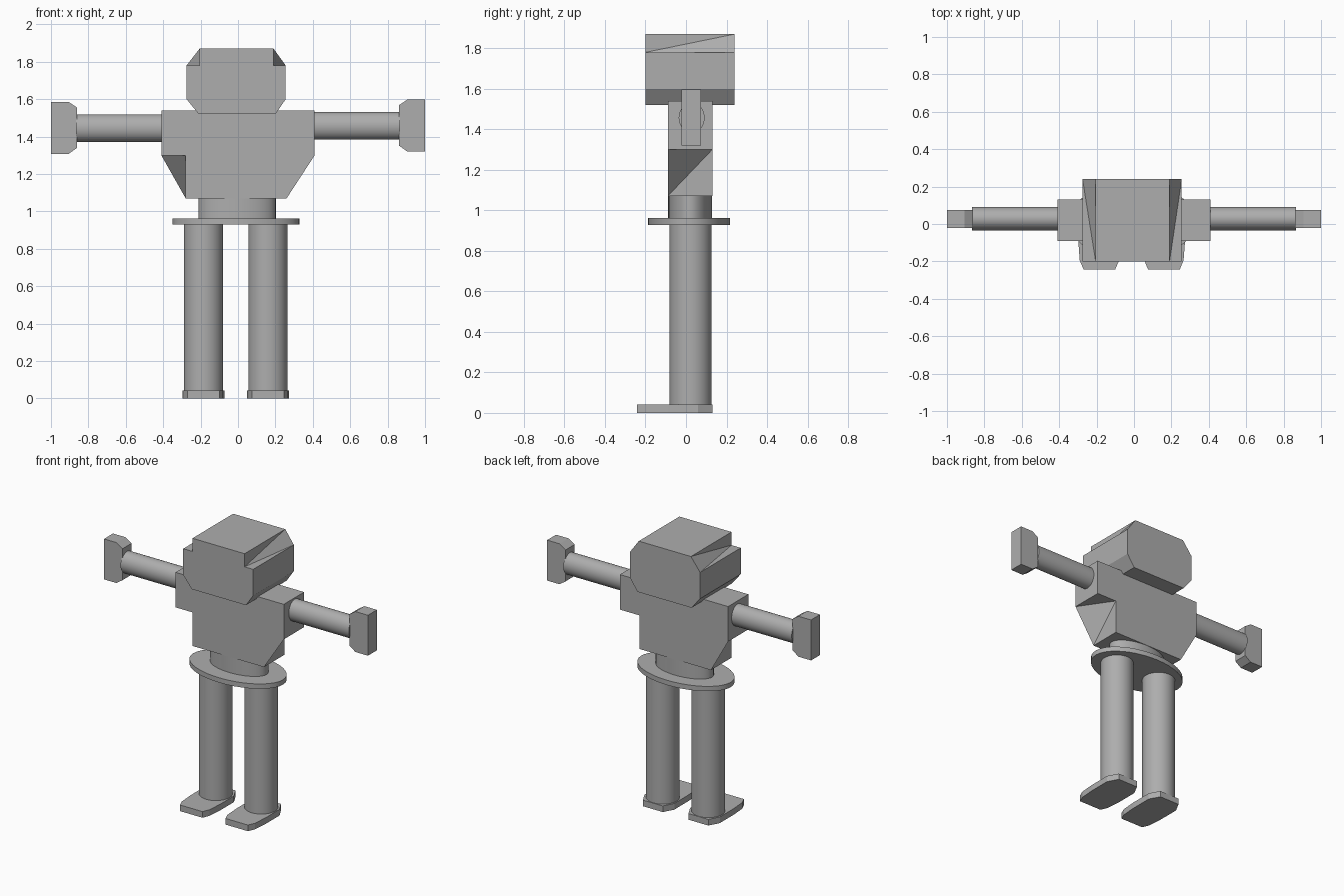
import bpy, bmesh, math
from mathutils import Matrix, Vector

cube = bpy.data.objects.get("Cube")
if cube:
    bpy.data.objects.remove(cube, do_unlink=True)

GREY = (0.42, 0.42, 0.42, 1.0)
mat = bpy.data.materials.new("plain grey")
mat.use_nodes = True
mat.diffuse_color = GREY
mat.node_tree.nodes["Principled BSDF"].inputs["Base Color"].default_value = GREY


def finish(name, bm, smooth=False):
    """Turn a bmesh into a named grey object."""
    bmesh.ops.recalc_face_normals(bm, faces=bm.faces[:])
    me = bpy.data.meshes.new(name)
    bm.to_mesh(me)
    bm.free()
    me.materials.append(mat)
    ob = bpy.data.objects.new(name, me)
    bpy.context.collection.objects.link(ob)
    if smooth:
        bpy.ops.object.select_all(action='DESELECT')
        ob.select_set(True)
        bpy.context.view_layer.objects.active = ob
        bpy.ops.object.shade_smooth_by_angle(angle=math.radians(35))
    return ob


def prism(name, outline, lo, hi, axis='Y'):
    """Extrude an outline (x,z along Y, or x,y along Z) from lo to hi."""
    bm = bmesh.new()
    put = (lambda a, b: (a, lo, b)) if axis == 'Y' else (lambda a, b: (a, b, lo))
    face = bm.faces.new([bm.verts.new(put(a, b)) for a, b in outline])
    geo = bmesh.ops.extrude_face_region(bm, geom=[face])["geom"]
    step = Vector((0, hi - lo, 0)) if axis == 'Y' else Vector((0, 0, hi - lo))
    bmesh.ops.translate(bm, vec=step,
                        verts=[g for g in geo if isinstance(g, bmesh.types.BMVert)])
    return finish(name, bm)


def wedge(name, points):
    """Solid wedge spanning a few corner points."""
    bm = bmesh.new()
    for p in points:
        bm.verts.new(p)
    bmesh.ops.convex_hull(bm, input=bm.verts[:])
    return finish(name, bm)


def tube(name, centre, rx, ry, length, along_x=False):
    """Elliptic cylinder along Z, or along X with rx as its height radius."""
    bm = bmesh.new()
    m = Matrix.Translation(centre)
    if along_x:
        m = m @ Matrix.Rotation(math.pi / 2, 4, 'Y')
    m = m @ Matrix.Diagonal((rx, ry, length, 1))
    bmesh.ops.create_cone(bm, cap_ends=True, segments=40, radius1=1, radius2=1,
                          depth=1, matrix=m)
    return finish(name, bm, smooth=True)


# Head: block with chamfered lower edges and cut-back upper front corners
hy0, hy1, brow, crown = -0.20, 0.24, 1.78, 1.87
prism("head", [(-0.21, 1.52), (0.20, 1.52), (0.255, 1.60), (0.255, brow),
               (0.19, brow), (0.19, crown), (-0.205, crown), (-0.205, brow),
               (-0.275, brow), (-0.275, 1.60)], hy0, hy1)
for side, inner, outer in (("left", 0.19, 0.255), ("right", -0.205, -0.275)):
    wedge("head_corner_" + side, [(inner, hy0, brow), (inner, hy1, brow),
                                  (outer, hy1, brow), (inner, hy1, crown)])

# Torso: wide shoulders over a narrower chest, with slanted gussets below
ty0, ty1, armpit, hem = -0.09, 0.13, 1.30, 1.07
prism("torso", [(-0.28, hem), (0.26, hem), (0.26, armpit), (0.41, armpit),
                (0.41, 1.54), (-0.41, 1.54), (-0.41, armpit), (-0.28, armpit)], ty0, ty1)
for side, inner, outer, far in (("left", 0.26, 0.41, ty0), ("right", -0.28, -0.41, ty1)):
    wedge("torso_gusset_" + side, [(inner, ty0, armpit), (inner, ty1, armpit),
                                   (outer, far, armpit), (inner, far, hem)])

# Waist and hip disc
tube("waist", (-0.005, 0.02, 1.015), 0.207, 0.108, 0.12)
tube("hip_disc", (-0.01, 0.015, 0.945), 0.34, 0.203, 0.033)

# Arms, hands, legs and feet
for side, s, arm_z, leg_x in (("left", 1, 1.457, 0.16), ("right", -1, 1.445, -0.185)):
    tube("arm_" + side, (s * 0.635, 0.028, arm_z), 0.074, 0.064, 0.46, along_x=True)
    prism("hand_" + side,
          [(s * x, arm_z + z) for x, z in ((0.86, -0.105), (0.905, -0.137), (1.0, -0.137),
                                           (1.0, 0.14), (0.905, 0.14), (0.86, 0.11))],
          -0.022, 0.075)
    tube("leg_" + side, (leg_x, 0.023, 0.485), 0.105, 0.104, 0.89)
    half = [(0.085, -0.242), (0.105, -0.195), (0.113, -0.09), (0.113, 0.06), (0.075, 0.13)]
    outline = half + [(-x, y) for x, y in reversed(half)]
    prism("foot_" + side, [(leg_x + x, y) for x, y in outline], 0.0, 0.042, axis='Z')
